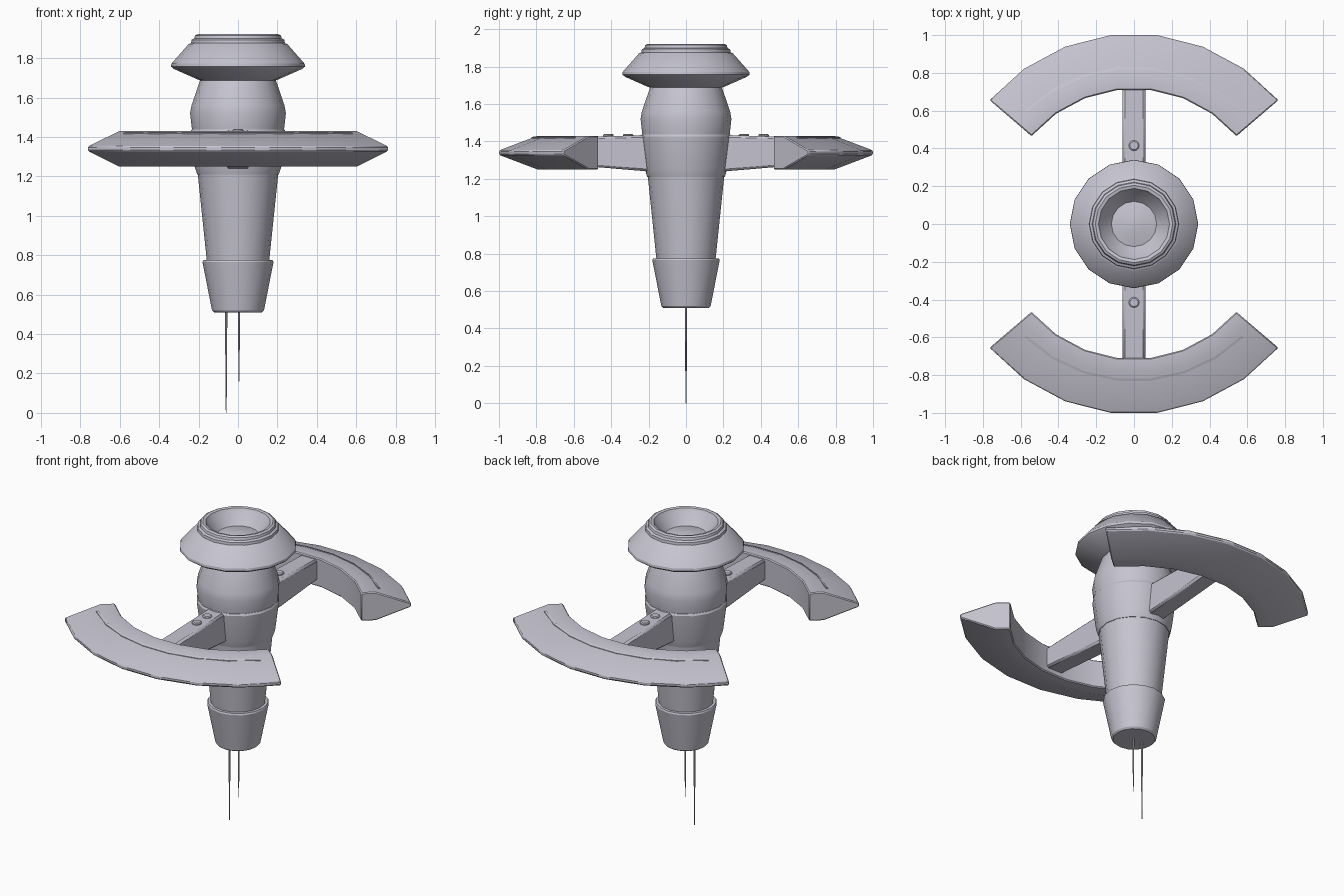
import bpy
import bmesh
from math import sin, cos, pi, radians

if "Cube" in bpy.data.objects:
    bpy.data.objects.remove(bpy.data.objects["Cube"], do_unlink=True)

metal = bpy.data.materials.new("pale_grey_metal")
metal.use_nodes = True
GREY = (0.56, 0.55, 0.63, 1)
metal.diffuse_color = GREY
metal.node_tree.nodes["Principled BSDF"].inputs["Base Color"].default_value = GREY


def loft(name, rings, bevel=0, angle=32):
    """Skin a list of equal-length closed rings and cap both ends."""
    bm = bmesh.new()
    loops = [[bm.verts.new(p) for p in ring] for ring in rings]
    n = len(loops[0])
    for a, b in zip(loops, loops[1:]):
        for i in range(n):
            j = (i + 1) % n
            bm.faces.new((a[i], a[j], b[j], b[i]))
    bm.faces.new(loops[0][::-1])
    bm.faces.new(loops[-1])
    bmesh.ops.recalc_face_normals(bm, faces=bm.faces)
    mesh = bpy.data.meshes.new(name)
    bm.to_mesh(mesh)
    bm.free()
    obj = bpy.data.objects.new(name, mesh)
    mesh.materials.append(metal)
    bpy.context.collection.objects.link(obj)
    if bevel:
        mod = obj.modifiers.new("edge_bevel", "BEVEL")
        mod.width = bevel
        mod.segments = 1
        mod.limit_method = "ANGLE"
        mod.angle_limit = radians(40)
    bpy.ops.object.select_all(action="DESELECT")
    bpy.context.view_layer.objects.active = obj
    obj.select_set(True)
    bpy.ops.object.shade_smooth_by_angle(angle=radians(angle))
    return obj


def lathe(name, profile, sides=16, x=0, y=0):
    """Turn (radius, height) points about a vertical axis."""
    turns = [2 * pi * i / sides for i in range(sides)]
    return loft(name, [[(x + r * cos(t), y + r * sin(t), z) for t in turns]
                       for r, z in profile])


def sweep(name, section, half_angle, side, bevel=0):
    """Carry a (radius, height) section along an arc in front or behind."""
    angles = [radians(half_angle) * (2 * i / 7 - 1) for i in range(8)]
    return loft(name, [[(r * sin(a), side * r * cos(a), z) for r, z in section]
                       for a in angles], bevel)


# Central column
lathe("lower_sleeve", [(0.122, 0.51), (0.132, 0.52), (0.18, 0.765),
                       (0.176, 0.775), (0.15, 0.775)])
lathe("tapered_shaft", [(0.155, 0.74), (0.205, 1.22)])
lathe("arm_collar", [(0.2, 1.21), (0.207, 1.21), (0.22, 1.25),
                     (0.242, 1.425), (0.236, 1.437), (0.2, 1.437)])
lathe("neck", [(0.232, 1.42), (0.235, 1.45), (0.243, 1.52), (0.236, 1.56),
               (0.212, 1.63), (0.195, 1.68), (0.185, 1.7)])

# Flared head with a recessed bowl
lathe("head", [(0.18, 1.685), (0.2, 1.69), (0.325, 1.745), (0.34, 1.757),
               (0.338, 1.772), (0.25, 1.872), (0.238, 1.876), (0.236, 1.893),
               (0.222, 1.9), (0.218, 1.915), (0.205, 1.922), (0.188, 1.918),
               (0.178, 1.9), (0.12, 1.835), (0.05, 1.85), (0.01, 1.853)])

# Matching front and back assemblies
WING = [(0.715, 1.25), (0.715, 1.43), (0.8, 1.43), (1.007, 1.352),
        (1.007, 1.328), (0.8, 1.25)]
STRIP = [(0.822, 1.415), (0.822, 1.425), (0.835, 1.42), (0.835, 1.41)]
for label, side in (("front", -1), ("back", 1)):
    sweep(label + "_wing", WING, 49.4, side, 0.006)
    sweep(label + "_wing_strip", STRIP, 44, side)
    loft(label + "_arm", [[(-0.06, side * y, low), (0.06, side * y, low),
                           (0.06, side * y, high), (-0.06, side * y, high)]
                          for y, low, high in ((0.15, 1.235, 1.436),
                                               (0.74, 1.285, 1.418))], 0.012)
    for i, y in enumerate((0.31, 0.415)):
        lathe(f"{label}_button_{i + 1}", [(0.028, 1.41), (0.028, 1.435),
                                         (0.022, 1.44)], 12, 0, side * y)

# Needle antennas below
for name, x, tip in (("long_antenna", -0.06, 0), ("short_antenna", 0.005, 0.16)):
    lathe(name, [(0.002, tip), (0.004, tip + 0.17), (0.006, 0.53)], 8, x)
